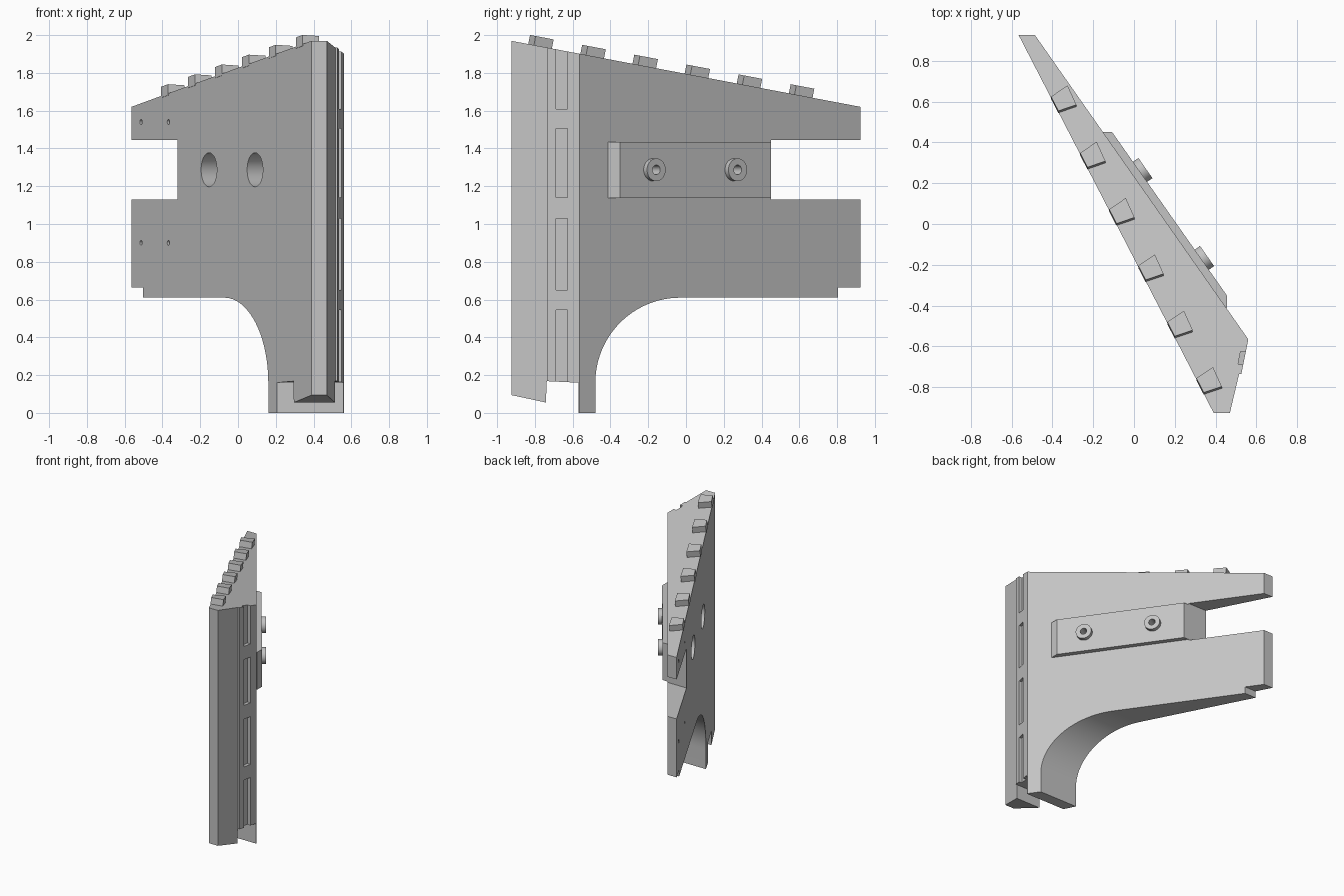
import bpy, bmesh, math
from mathutils import Vector

if "Cube" in bpy.data.objects:
    bpy.data.objects.remove(bpy.data.objects["Cube"])

grey = bpy.data.materials.new("plain_grey")
grey.use_nodes = True
grey.diffuse_color = (0.55, 0.55, 0.55, 1)
grey.node_tree.nodes["Principled BSDF"].inputs["Base Color"].default_value = (0.55, 0.55, 0.55, 1)


def finish(name, bm):
    bmesh.ops.recalc_face_normals(bm, faces=bm.faces)
    mesh = bpy.data.meshes.new(name)
    bm.to_mesh(mesh)
    bm.free()
    mesh.materials.append(grey)
    obj = bpy.data.objects.new(name, mesh)
    bpy.context.collection.objects.link(obj)
    return obj


def prism(name, points, offset):
    """Extrude a closed polygon of 3D points along an offset."""
    bm = bmesh.new()
    face = bm.faces.new([bm.verts.new(p) for p in points])
    new = bmesh.ops.extrude_face_region(bm, geom=[face])["geom"]
    bmesh.ops.translate(bm, vec=offset, verts=[v for v in new if isinstance(v, bmesh.types.BMVert)])
    return finish(name, bm)


def plan_prism(name, outline, z0, z1):
    return prism(name, [(x, y, z0) for x, y in outline], (0, 0, z1 - z0))


def rod(name, origin, axis, radius, start, end, sides=48):
    """Cylinder running along an axis between two distances from the origin."""
    axis = Vector(axis).normalized()
    side = axis.cross(Vector((0, 0, 1)))
    ring = []
    for i in range(sides):
        a = math.tau * i / sides
        ring.append(Vector(origin) + axis * start + radius * (side * math.cos(a) + Vector((0, 0, math.sin(a)))))
    return prism(name, ring, axis * (end - start))


def boolean(obj, cutter, operation="DIFFERENCE", remove=True):
    bpy.context.view_layer.objects.active = obj
    mod = obj.modifiers.new("cut", "BOOLEAN")
    mod.operation = operation
    mod.solver = "EXACT"
    mod.object = cutter
    bpy.ops.object.modifier_apply(modifier=mod.name)
    if remove:
        bpy.data.objects.remove(cutter)


def left_x(y):
    """x of the slanted inner face at a given y."""
    return -0.565 + (0.925 - y) * 0.516


def top_z(y):
    return 1.62 + (0.925 - y) * 0.189


# Body: side profile trimmed by the wedge-shaped plan
arch = []
for i in range(25):
    a = math.pi / 2 * (1 + i / 24)
    arch.append((-0.03 + 0.45 * math.cos(a), 0.16 + 0.45 * math.sin(a)))
profile = [(-0.96, top_z(-0.96)), (0.95, top_z(0.95)), (0.95, 1.445), (0.45, 1.445),
           (0.45, 1.13), (0.95, 1.13), (0.95, 0.665), (0.805, 0.665), (0.805, 0.61)]
profile += arch
profile += [(-0.48, 0), (-0.57, 0), (-0.57, 0.16), (-0.737, 0.168), (-0.742, 0.055), (-0.96, 0.102)]
body = prism("body", [(-1, y, z) for y, z in profile], (2, 0, 0))
plan = [(-0.565, 0.925), (-0.485, 0.925), (0.56, -0.565), (0.526, -0.735),
        (0.515, -0.735), (0.47, -0.925), (0.39, -0.925)]
boolean(body, plan_prism("plan_cutter", plan, -0.5, 2.5), "INTERSECT")

# Slots down the front strip, open at the top and bottom ends
slot = [(0.60, -0.632), (0.522, -0.624), (0.51, -0.687), (0.60, -0.695)]
for z0, z1 in [(0.1, 0.545), (0.65, 1.03), (1.14, 1.505), (1.61, 2.2)]:
    boolean(body, plan_prism("slot_cutter", slot, z0, z1))

# Small pin holes on the inner face
for y in (0.825, 0.545):
    for z in (0.9, 1.54):
        boolean(body, rod("pin_cutter", (left_x(y), y, z), (0.889, 0.459, 0), 0.013, -0.05, 0.04, 16))

# Raised side panel
panel = plan_prism("side_panel", [(0.455, -0.412), (0.455, -0.35), (-0.107, 0.45),
                                  (-0.152, 0.45), (-0.16, 0.44), (0.43, -0.40)], 1.137, 1.435)

# Bosses on the panel, each with a bore and a wide counterbore behind
normal = (0.82, 0.572, 0)
bosses = []
for n, (x, y) in enumerate([(0.358, -0.157), (0.056, 0.274)]):
    centre = (x, y, 1.287)
    boss = rod(f"boss_{n + 1}", centre, normal, 0.06, -0.045, 0)
    boolean(body, rod("counterbore_cutter", centre, normal, 0.09, -0.5, -0.13))
    bore = rod("bore_cutter", centre, normal, 0.025, -0.3, 0.05, 32)
    for part in (body, panel, boss):
        boolean(part, bore, remove=False)
    bpy.data.objects.remove(bore)
    bosses.append(boss)

# Teeth along the sloping top edge, standing square to the slope
up = Vector((0, 0.186, 0.983))
base = [(0.306, -0.765), (0.342, -0.835), (0.43, -0.805), (0.387, -0.71)]
for i in range(6):
    dx, dy = -0.1425 * i, 0.276 * i
    foot = [Vector((x + dx, y + dy, top_z(y + dy))) - up * 0.01 for x, y in base]
    prism(f"tooth_{i + 1}", foot, up * 0.059)

# Smooth the round surfaces and keep hard edges
bpy.ops.object.select_all(action="DESELECT")
for obj in [body, panel] + bosses:
    obj.select_set(True)
bpy.context.view_layer.objects.active = body
bpy.ops.object.shade_smooth_by_angle(angle=math.radians(30))
